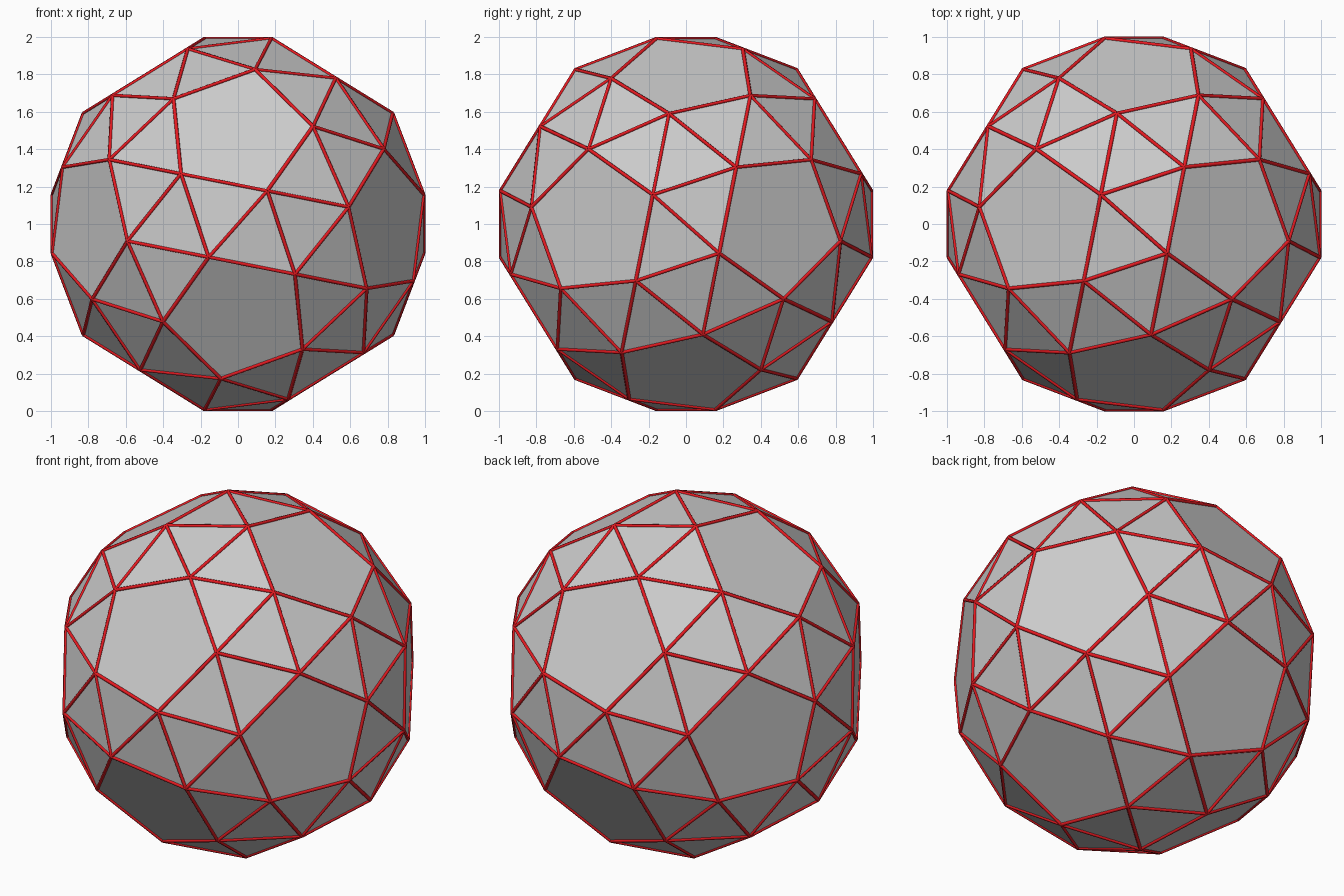
import bpy, bmesh, math
from mathutils import Matrix, Vector
from itertools import product

if "Cube" in bpy.data.objects:
    bpy.data.objects.remove(bpy.data.objects["Cube"])

WIRE = 0.01                      # radius of the red edge bars
PHI = (1 + math.sqrt(5)) / 2
SEED = Vector((-0.168576, 0.148832, 0.943151))
SEED *= (1 - WIRE) / SEED.z      # top edge plus bar ends at full height

# 60 corners: five-fold turns, cyclic axis swaps, half turns
points = []
for k in range(5):
    p = Matrix.Rotation(k * math.tau / 5, 3, Vector((-1, 0, PHI))) @ SEED
    for shift in range(3):
        q = [p[(i + shift) % 3] for i in range(3)]
        for sx, sy in product((1, -1), repeat=2):
            points.append(Vector((q[0] * sx, q[1] * sy, q[2] * sx * sy + 1)))

# Faceted body: hull with the flat pentagons merged
bm = bmesh.new()
for p in points:
    bm.verts.new(p)
bmesh.ops.convex_hull(bm, input=bm.verts[:])
bmesh.ops.dissolve_limit(bm, angle_limit=math.radians(2),
                         verts=bm.verts[:], edges=bm.edges[:])
bmesh.ops.recalc_face_normals(bm, faces=bm.faces[:])
mesh = bpy.data.meshes.new("faceted_body")
bm.to_mesh(mesh)
edges = [[v.co.copy() for v in e.verts] for e in bm.edges]
bm.free()
bpy.context.collection.objects.link(bpy.data.objects.new("faceted_body", mesh))

# Red bars along every edge
curve = bpy.data.curves.new("edge_bars", 'CURVE')
curve.dimensions = '3D'
curve.bevel_depth = WIRE
curve.bevel_resolution = 1
curve.use_fill_caps = True
for a, b in edges:
    s = curve.splines.new('POLY')
    s.points.add(1)
    s.points[0].co = (*a, 1)
    s.points[1].co = (*b, 1)
red = bpy.data.materials.new("red")
red.diffuse_color = (0.8, 0.01, 0.015, 1)
red.use_nodes = True
red.node_tree.nodes["Principled BSDF"].inputs["Base Color"].default_value = red.diffuse_color
curve.materials.append(red)
bpy.context.collection.objects.link(bpy.data.objects.new("edge_bars", curve))
